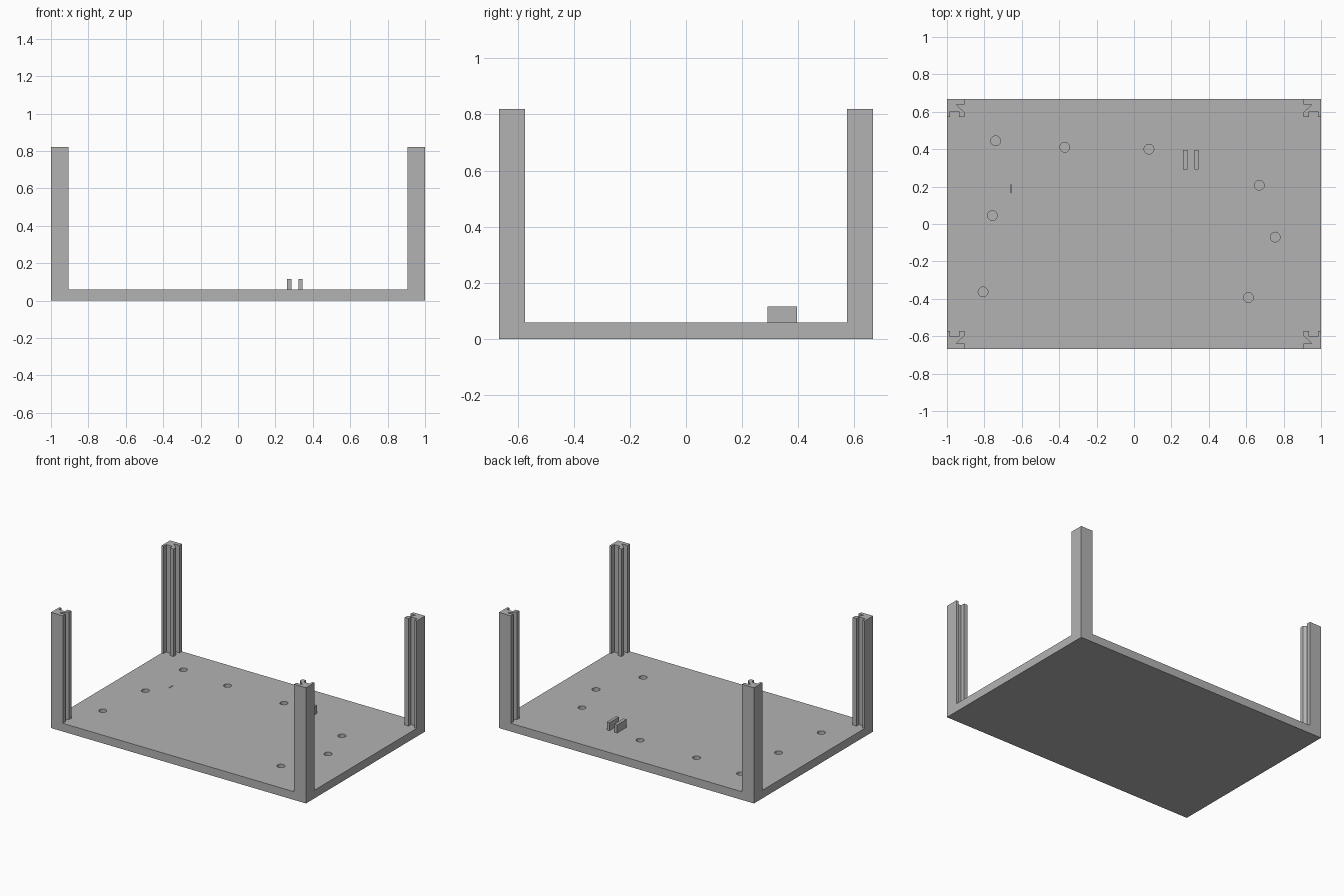
import bpy, bmesh

if "Cube" in bpy.data.objects:
    bpy.data.objects.remove(bpy.data.objects["Cube"])

grey = bpy.data.materials.new("plain grey")
grey.diffuse_color = (0.45, 0.45, 0.45, 1)
grey.use_nodes = True
grey.node_tree.nodes["Principled BSDF"].inputs["Base Color"].default_value = grey.diffuse_color

FLOOR = 0.058
TOP = 0.82


def prism(name, pts, z0, z1):
    """Extrude a flat outline from z0 up to z1."""
    bm = bmesh.new()
    face = bm.faces.new([bm.verts.new((x, y, z0)) for x, y in pts])
    out = bmesh.ops.extrude_face_region(bm, geom=[face])
    for v in out["geom"]:
        if isinstance(v, bmesh.types.BMVert):
            v.co.z = z1
    bmesh.ops.recalc_face_normals(bm, faces=bm.faces)
    me = bpy.data.meshes.new(name)
    bm.to_mesh(me)
    bm.free()
    me.materials.append(grey)
    ob = bpy.data.objects.new(name, me)
    bpy.context.collection.objects.link(ob)
    return ob


def box(name, x0, x1, y0, y1, z0, z1):
    return prism(name, [(x0, y0), (x1, y0), (x1, y1), (x0, y1)], z0, z1)


# base plate
base = box("base_plate", -1, 1, -0.667, 0.667, 0, FLOOR)

# blind screw holes and a narrow slit, cut into the floor
holes = [(-0.74, 0.445), (-0.37, 0.41), (0.08, 0.40), (0.67, 0.207),
         (0.755, -0.07), (0.612, -0.393), (-0.757, 0.045), (-0.807, -0.363)]
cutters = []
for x, y in holes:
    bpy.ops.mesh.primitive_cylinder_add(vertices=32, radius=0.026, depth=0.08,
                                        location=(x, y, FLOOR + 0.01))
    ob = bpy.context.object
    ob.name = "hole_cutter"
    cutters.append(ob)
cutters.append(box("slit_cutter", -0.658, -0.654, 0.165, 0.21, FLOOR - 0.01, 0.1))
for c in cutters:
    c.hide_render = True
    m = base.modifiers.new("cut", 'BOOLEAN')
    m.operation = 'DIFFERENCE'
    m.solver = 'EXACT'
    m.object = c

# apply the cuts, then drop the cutters
bpy.context.view_layer.update()
dg = bpy.context.evaluated_depsgraph_get()
cut_mesh = bpy.data.meshes.new_from_object(base.evaluated_get(dg))
base.modifiers.clear()
base.data = cut_mesh
cut_mesh.materials.clear()
cut_mesh.materials.append(grey)
for p in cut_mesh.polygons:
    p.material_index = 0
for c in cutters:
    bpy.data.objects.remove(c)

# grooved corner posts: outline measured inward from the outer corner
profile = [(0, 0), (0.094, 0), (0.094, 0.027), (0.048, 0.027), (0.094, 0.07),
           (0.094, 0.094), (0.064, 0.094), (0.064, 0.065), (0.016, 0.065),
           (0.016, 0.094), (0, 0.094)]
for sx, side in ((-1, "left"), (1, "right")):
    for sy, end in ((-1, "front"), (1, "back")):
        pts = [(sx * (1 - u), sy * (0.667 - v)) for u, v in profile]
        prism(f"{end}_{side}_post", pts, FLOOR, TOP)

# pair of upright holder tabs
for i, (x0, x1) in enumerate(((0.263, 0.285), (0.323, 0.344))):
    box(f"holder_tab_{i + 1}", x0, x1, 0.291, 0.396, FLOOR, 0.115)
